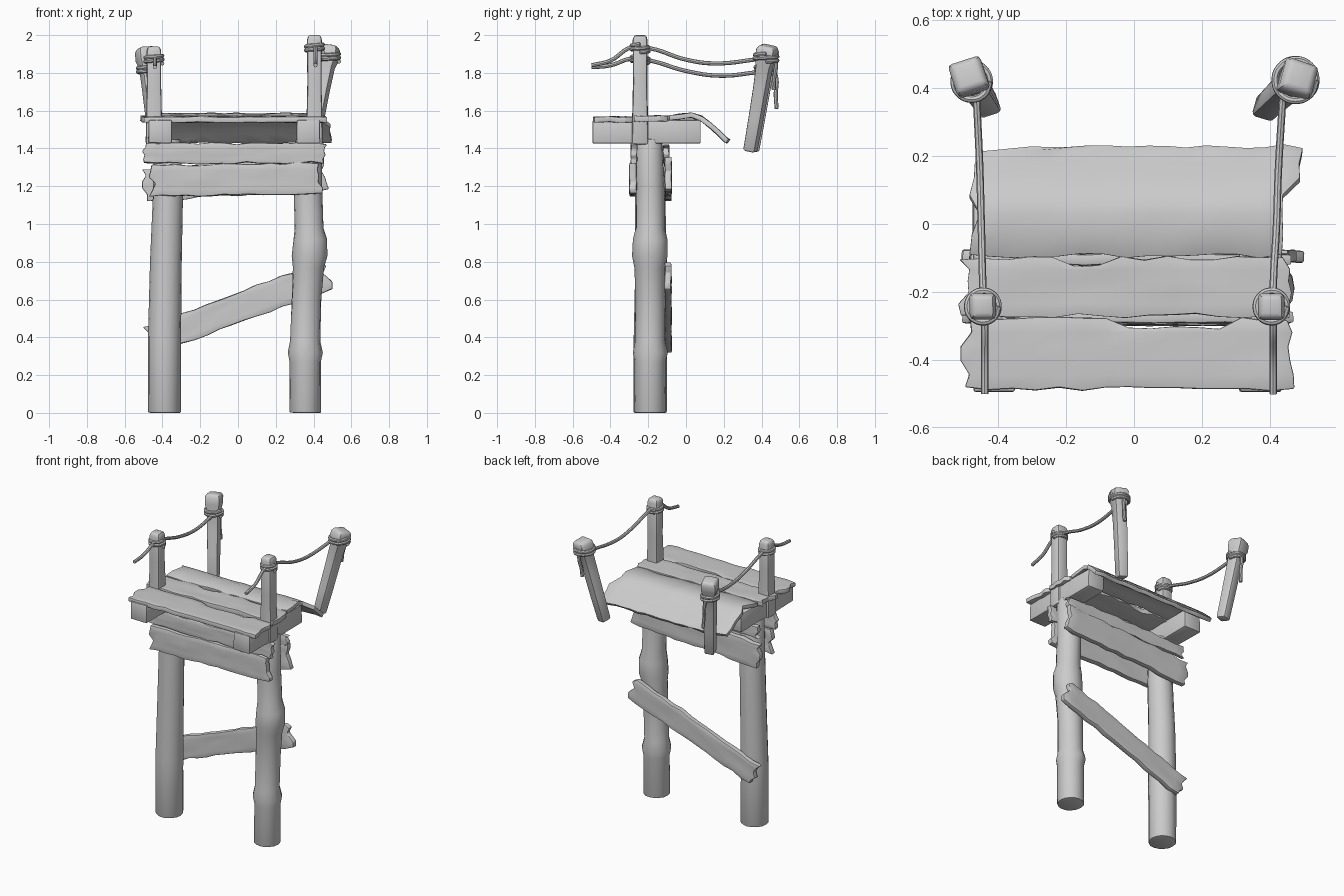
import bpy, bmesh, math, random
from mathutils import Vector, Matrix

if "Cube" in bpy.data.objects:
    bpy.data.objects.remove(bpy.data.objects["Cube"])

rnd = random.Random(7)


def jit(a):
    return rnd.uniform(-a, a)


def finish(bm, name, bevel=0.006, thick=0):
    me = bpy.data.meshes.new(name)
    bmesh.ops.recalc_face_normals(bm, faces=bm.faces)
    bm.to_mesh(me)
    bm.free()
    ob = bpy.data.objects.new(name, me)
    bpy.context.collection.objects.link(ob)
    if thick:
        s = ob.modifiers.new("thickness", 'SOLIDIFY')
        s.thickness, s.offset = thick, 0
    if bevel:
        b = ob.modifiers.new("worn_edges", 'BEVEL')
        b.width, b.segments, b.limit_method = bevel, 2, 'ANGLE'
        b.angle_limit = math.radians(40)
    return ob


def plank(name, rows, thick=0.03, matrix=Matrix(), notch=None, nx=14):
    """Weathered board; rows are (x0, x1, y, z), the ends and edges are ragged."""
    bm = bmesh.new()
    grid = []
    for j, (x0, x1, y, z) in enumerate(rows):
        a, b = x0 + jit(0.018), x1 + jit(0.018)
        edge = j in (0, len(rows) - 1)
        line = []
        for i in range(nx + 1):
            x = a + (b - a) * i / nx
            yy = y + (jit(0.007) if edge else 0)
            if notch and j == notch[0] and abs(x - notch[1]) < notch[2]:
                yy += notch[3]
            line.append(bm.verts.new((x, yy, z + jit(0.003))))
        grid.append(line)
    for r0, r1 in zip(grid, grid[1:]):
        for i in range(nx):
            bm.faces.new((r0[i], r0[i + 1], r1[i + 1], r1[i]))
    bm.transform(matrix)
    return finish(bm, name, 0.006, thick)


def flat_rows(x0, x1, y0, y1, z=0, n=5):
    return [(x0, x1, y0 + (y1 - y0) * k / n, z) for k in range(n + 1)]


def upright_board(name, length, height, centre, slope, thick):
    """Board standing on edge, facing front, tilted by slope degrees."""
    m = (Matrix.Translation(centre) @ Matrix.Rotation(math.radians(-slope), 4, 'Y')
         @ Matrix.Rotation(math.radians(90), 4, 'X'))
    return plank(name, flat_rows(-length / 2, length / 2, -height / 2, height / 2), thick, m)


def post(name, rings, sides, turn=0.0, noise=0.02, bevel=0.008):
    """Loft through rings (x, y, z, radius), perpendicular to the overall axis."""
    bm = bmesh.new()
    axis = Vector(rings[-1][:3]) - Vector(rings[0][:3])
    q = Vector((0, 0, 1)).rotation_difference(axis)
    loops = []
    for x, y, z, r in rings:
        loop = []
        for k in range(sides):
            a = turn + math.tau * k / sides
            rr = r * (1 + jit(noise))
            loop.append(bm.verts.new(Vector((x, y, z)) + q @ Vector((rr * math.cos(a), rr * math.sin(a), 0))))
        loops.append(loop)
    for l0, l1 in zip(loops, loops[1:]):
        for k in range(sides):
            m = (k + 1) % sides
            bm.faces.new((l0[k], l0[m], l1[m], l1[k]))
    bm.faces.new(loops[0][::-1])
    bm.faces.new(loops[-1])
    return finish(bm, name, bevel)


def rope(name, pts, radius=0.011):
    cu = bpy.data.curves.new(name, 'CURVE')
    cu.dimensions = '3D'
    cu.bevel_depth, cu.bevel_resolution, cu.resolution_u = radius, 2, 6
    cu.use_fill_caps = True
    s = cu.splines.new('BEZIER')
    s.bezier_points.add(len(pts) - 1)
    for p, co in zip(s.bezier_points, pts):
        p.co = co
        p.handle_left_type = p.handle_right_type = 'AUTO'
    ob = bpy.data.objects.new(name, cu)
    bpy.context.collection.objects.link(ob)


def coil(name, c, r, turns=2, pitch=0.02):
    n = turns * 8
    rope(name, [(c[0] + r * math.cos(math.tau * k / 8), c[1] + r * math.sin(math.tau * k / 8),
                 c[2] + pitch * (k / 8 - turns / 2)) for k in range(n + 1)])


# legs: straight log on the left, knotted log on the right
post("left_leg", [(-0.39, -0.19, 0, 0.088), (-0.39, -0.19, 0.4, 0.088), (-0.382, -0.185, 0.8, 0.084),
                  (-0.372, -0.19, 1.15, 0.08), (-0.375, -0.195, 1.45, 0.07)], 16)
post("right_leg", [(0.356, -0.19, 0, 0.085), (0.356, -0.19, 0.27, 0.083), (0.356, -0.19, 0.32, 0.093),
                   (0.356, -0.19, 0.38, 0.08), (0.362, -0.188, 0.6, 0.079), (0.372, -0.19, 0.77, 0.082),
                   (0.38, -0.19, 0.83, 0.094), (0.383, -0.19, 0.92, 0.09), (0.376, -0.19, 0.98, 0.077),
                   (0.37, -0.19, 1.2, 0.076), (0.375, -0.195, 1.45, 0.07)], 16)

# boards clamping the leg tops, and the diagonal brace
upright_board("front_lower_board", 0.89, 0.165, (-0.01, -0.28, 1.235), 0.5, 0.038)
upright_board("front_upper_board", 0.95, 0.105, (-0.02, -0.275, 1.375), 0, 0.034)
upright_board("back_lower_board", 0.96, 0.17, (-0.02, -0.095, 1.235), 3.5, 0.036)
upright_board("back_upper_board", 0.93, 0.08, (-0.01, -0.105, 1.37), 1, 0.032)
upright_board("diagonal_brace", 1.0, 0.155, (0.0, -0.095, 0.555), 20.5, 0.035)

# side beams carrying the deck
for name, xa, xb in (("left_beam", -0.48, -0.345), ("right_beam", 0.305, 0.44)):
    cx, r = (xa + xb) / 2, 0.062 * math.sqrt(2)
    post(name, [(cx, y, 1.489, r) for y in (-0.495, -0.3, -0.1, 0.078)], 4, math.pi / 4, 0.03)

# deck planks, the rear one broken and drooping
plank("front_deck_plank", flat_rows(-0.495, 0.46, -0.485, -0.278, 1.553), notch=(5, 0.12, 0.17, -0.026))
plank("middle_deck_plank", flat_rows(-0.5, 0.455, -0.27, -0.1, 1.558), notch=(5, -0.15, 0.06, -0.02))
plank("rear_deck_plank", [(-0.47, 0.45, -0.092, 1.56), (-0.46, 0.44, -0.03, 1.57), (-0.465, 0.43, 0.03, 1.575),
                          (-0.475, 0.44, 0.08, 1.56), (-0.47, 0.475, 0.13, 1.52), (-0.455, 0.47, 0.17, 1.485),
                          (-0.455, 0.49, 0.205, 1.45), (-0.31, 0.49, 0.222, 1.437)], 0.026)

# railing posts above the deck
for name, x, top in (("left_rail_post", -0.445, 1.94), ("right_rail_post", 0.405, 2.0)):
    post(name, [(x, -0.243, 1.42, 0.062), (x, -0.243, 1.57, 0.058), (x, -0.243, 1.75, 0.053),
                (x, -0.243, top - 0.025, 0.055), (x, -0.243, top, 0.045)], 4, math.pi / 4, 0.03, 0.012)

# loose posts hanging from the ropes behind the deck
for name, bot, top, turn in (("left_hanging_post", (-0.43, 0.35, 1.385), (-0.49, 0.44, 1.935), 1.1),
                             ("right_hanging_post", (0.385, 0.34, 1.385), (0.49, 0.435, 1.945), 0.5)):
    b, t = Vector(bot), Vector(top)
    rings = [(*b.lerp(t, f), r) for f, r in
             ((0, 0.046), (0.3, 0.05), (0.6, 0.052), (0.8, 0.056), (0.88, 0.07), (0.96, 0.07), (1, 0.055))]
    post(name, rings, 4, turn, 0.04, 0.012)

# sagging hand ropes with wraps and loose tails
rope("left_hand_rope", [(-0.44, -0.5, 1.83), (-0.44, -0.4, 1.84), (-0.44, -0.29, 1.875), (-0.445, -0.19, 1.865),
                        (-0.45, 0.0, 1.81), (-0.455, 0.18, 1.785), (-0.465, 0.39, 1.805)])
rope("right_hand_rope", [(0.41, -0.5, 1.84), (0.41, -0.4, 1.865), (0.41, -0.29, 1.935), (0.41, -0.19, 1.93),
                         (0.42, 0.0, 1.87), (0.425, 0.15, 1.85), (0.44, 0.4, 1.875)])
coil("left_post_wrap", (-0.445, -0.243, 1.87), 0.045)
coil("right_post_wrap", (0.405, -0.243, 1.93), 0.045)
coil("left_hanging_wrap", (-0.478, 0.42, 1.815), 0.052)
coil("right_hanging_wrap", (0.476, 0.424, 1.88), 0.06)
rope("left_rope_tail", [(-0.485, 0.465, 1.82), (-0.475, 0.48, 1.76), (-0.47, 0.475, 1.69), (-0.465, 0.48, 1.61)])
rope("right_rope_tail", [(0.485, 0.475, 1.88), (0.48, 0.475, 1.82), (0.47, 0.465, 1.76), (0.465, 0.465, 1.71)])

# bake modifiers, then smooth the faces and keep hard edges
bpy.ops.object.select_all(action='SELECT')
bpy.context.view_layer.objects.active = bpy.data.objects["left_leg"]
bpy.ops.object.convert(target='MESH')
bpy.ops.object.shade_smooth_by_angle(angle=math.radians(35))
